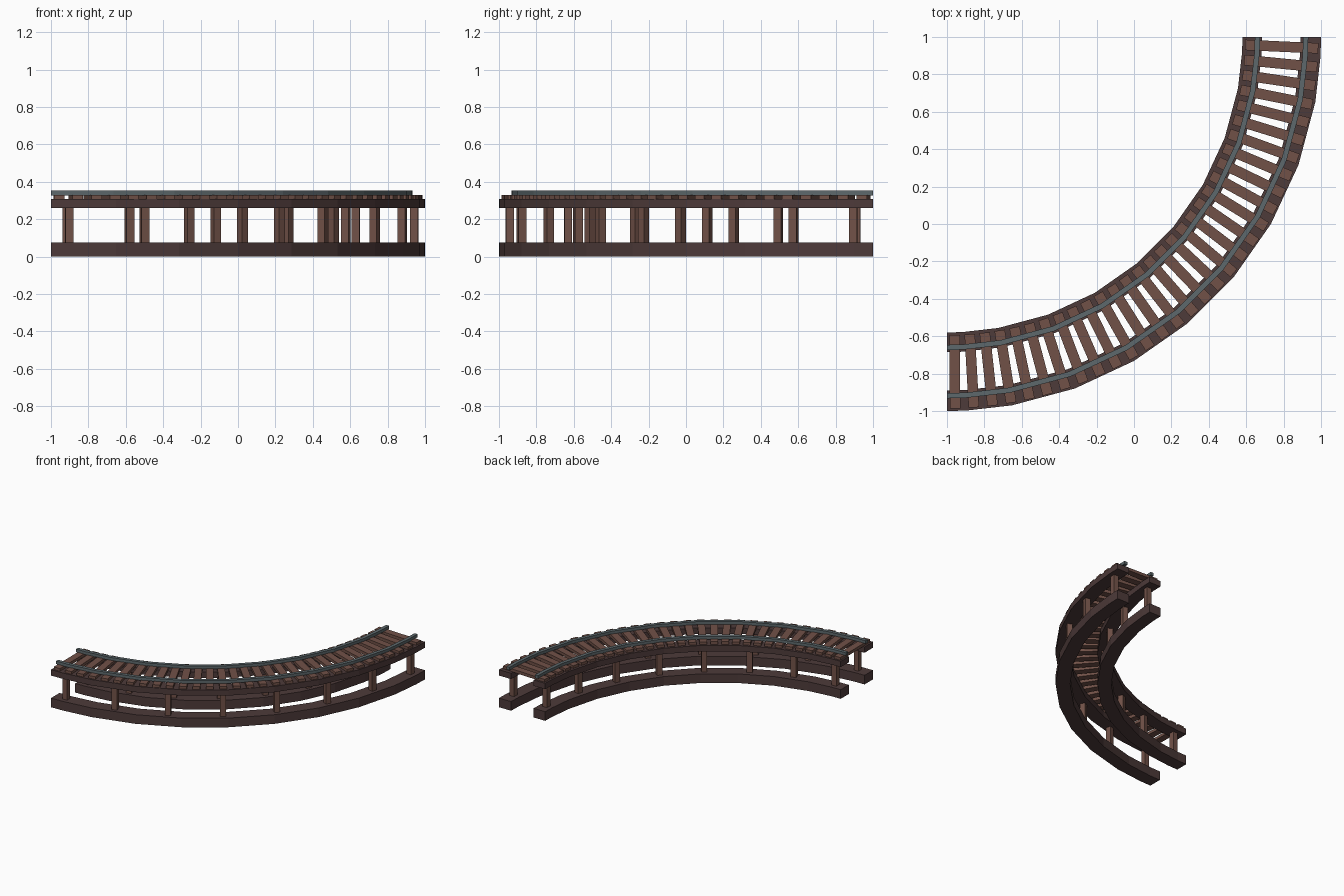
import bpy, bmesh
from math import sin, cos, radians
from mathutils import Matrix, Vector

cube = bpy.data.objects.get("Cube")
if cube:
    bpy.data.objects.remove(cube, do_unlink=True)


def material(name, r, g, b):
    m = bpy.data.materials.new(name)
    m.use_nodes = True
    m.diffuse_color = (r, g, b, 1)
    m.node_tree.nodes["Principled BSDF"].inputs["Base Color"].default_value = (r, g, b, 1)
    return m


DARK_WOOD = material("dark wood", 0.075, 0.043, 0.042)
WOOD = material("brown wood", 0.165, 0.083, 0.064)
STEEL = material("grey steel", 0.11, 0.14, 0.15)

# The quarter turn swings about one corner of the footprint
PIVOT = Vector((-1, 1, 0))
STEPS = [0, 3] + list(range(10, 90, 10)) + [87, 90]


def on_arc(radius, degrees, z):
    a = radians(degrees)
    return PIVOT + Vector((radius * sin(a), -radius * cos(a), z))


def finish(name, bm, mat):
    bmesh.ops.recalc_face_normals(bm, faces=bm.faces)
    mesh = bpy.data.meshes.new(name)
    bm.to_mesh(mesh)
    bm.free()
    mesh.materials.append(mat)
    obj = bpy.data.objects.new(name, mesh)
    bpy.context.collection.objects.link(obj)


def sweep(name, r0, r1, z0, z1, mat):
    """Rectangular bar following the turn."""
    bm = bmesh.new()
    section = ((r0, z0), (r1, z0), (r1, z1), (r0, z1))
    rings = [[bm.verts.new(on_arc(r, d, z)) for r, z in section] for d in STEPS]
    for a, b in zip(rings, rings[1:]):
        for i in range(4):
            j = (i + 1) % 4
            bm.faces.new((a[i], a[j], b[j], b[i]))
    bm.faces.new(rings[0])
    bm.faces.new(rings[-1])
    finish(name, bm, mat)


def blocks(name, radius, angles, size, z, mat, lag=0):
    """Row of boxes; size is along the track, across it, and up."""
    bm = bmesh.new()
    for d in angles:
        place = (Matrix.Translation(on_arc(radius, d, z))
                 @ Matrix.Rotation(radians(d - lag), 4, 'Z')
                 @ Matrix.Diagonal((*size, 1)))
        bmesh.ops.create_cube(bm, size=1, matrix=place)
    finish(name, bm, mat)


# Beams, posts and rails on each side of the track
post_angles = [2.9 + 12 * i for i in range(8)]
for side, r0, r1, rail in (("inner", 1.58, 1.685, 1.66), ("outer", 1.89, 2.0, 1.918)):
    sweep(side + "_base_beam", r0, r1, 0, 0.075, DARK_WOOD)
    sweep(side + "_top_beam", r0, r1, 0.26, 0.308, DARK_WOOD)
    sweep(side + "_rail", rail - 0.014, rail + 0.014, 0.328, 0.353, STEEL)
    blocks(side + "_posts", (r0 + r1) / 2, post_angles,
           (0.042, 0.042, 0.187), 0.168, WOOD)

# Cross ties under the rails
tie_angles = [1.35 + 2.9 * i for i in range(31)]
blocks("cross_ties", 1.79, tie_angles, (0.056, 0.392, 0.024), 0.318, WOOD, lag=1)
